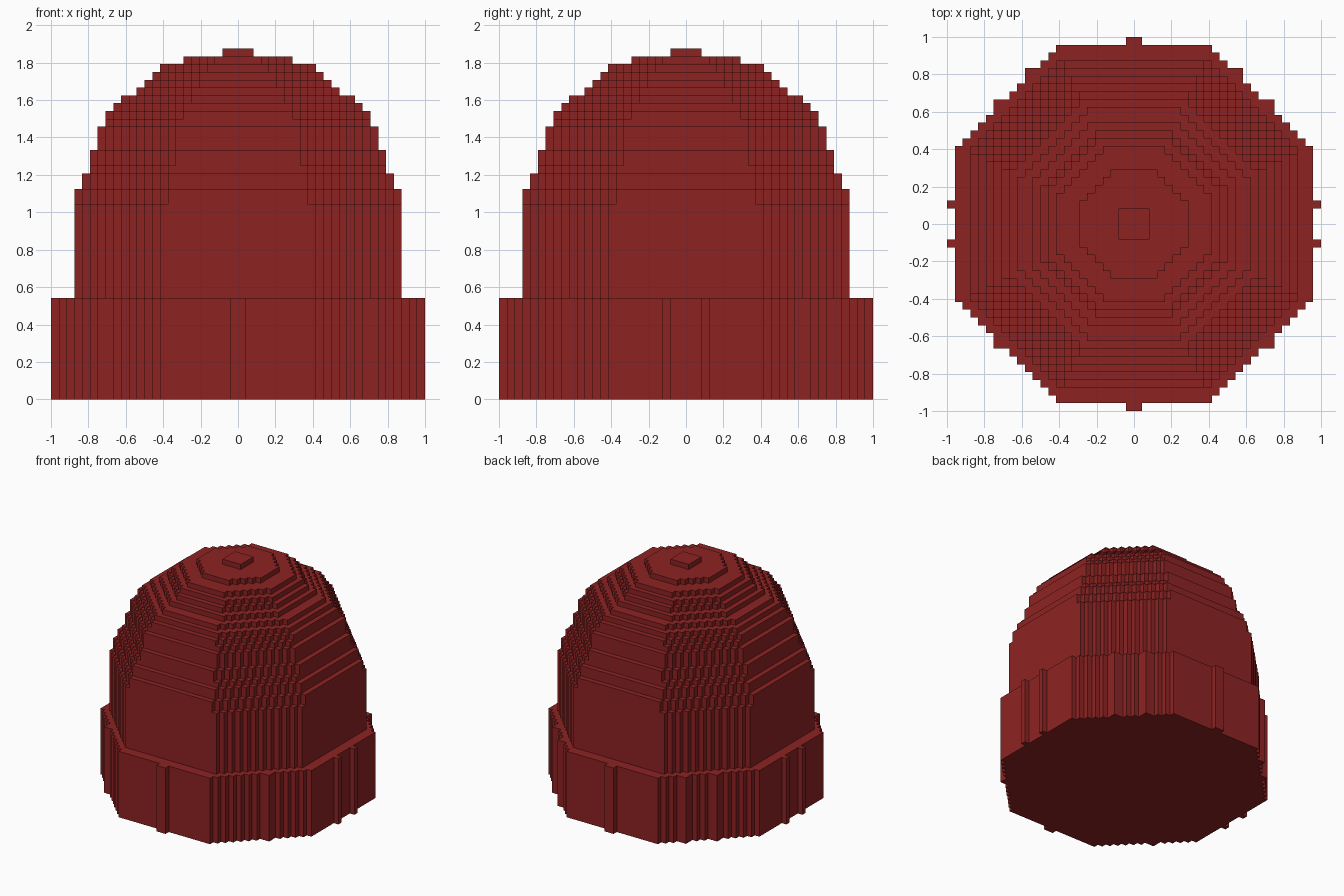
import bpy, bmesh

if "Cube" in bpy.data.objects:
    bpy.data.objects.remove(bpy.data.objects["Cube"])

U = 1 / 24  # size of one block

red = bpy.data.materials.new("dark red")
red.diffuse_color = (0.27, 0.0165, 0.0165, 1)
red.use_nodes = True
red.node_tree.nodes["Principled BSDF"].inputs["Base Color"].default_value = red.diffuse_color

# Octagonal steps of the crown: top height, half width, diagonal limit (in blocks)
BRIM_TOP = 13
CROWN = [(25, 21, 31), (27, 21, 30), (29, 20, 29), (30, 19, 28), (32, 19, 27),
         (35, 18, 26), (36, 17, 25), (37, 17, 24), (38, 16, 23), (39, 15, 21),
         (40, 13, 19), (41, 12, 17), (42, 11, 16), (43, 10, 14), (44, 7, 10),
         (45, 2, 4)]


def outer(i):
    """Distance of a block's outer edge from the centre line."""
    return i + 1 if i >= 0 else -i


def in_octagon(i, j, r, s):
    a, b = outer(i), outer(j)
    return max(a, b) <= r and a + b <= s


def crown_height(i, j):
    return max([t for t, r, s in CROWN if in_octagon(i, j, r, s)], default=0)


def brim_height(i, j):
    a, b = outer(i), outer(j)
    rib = (b == 24 and a == 1) or (a == 24 and b == 3)      # ribs on the flat sides
    rib = rib or (a, b) == (18, 16)                         # ribs on the diagonals
    rib = rib or ((a, b) == (14, 20) and j > 0)
    return BRIM_TOP if rib or in_octagon(i, j, 23, 33) else 0


def build(name, height, base, has_bottom, covered):
    """Stepped solid from block columns; only visible faces are made."""
    bm = bmesh.new()

    def quad(*pts):
        bm.faces.new([bm.verts.new((x * U, y * U, z * U)) for x, y, z in pts])

    h = {(i, j): height(i, j) for i in range(-25, 25) for j in range(-25, 25)}
    for (i, j), t in h.items():
        if t <= base:
            continue
        x, y = i + 1, j + 1
        if not covered(i, j):
            quad((i, j, t), (x, j, t), (x, y, t), (i, y, t))
        if has_bottom:
            quad((i, j, base), (i, y, base), (x, y, base), (x, j, base))
        # walls down to each lower neighbour
        for di, dj, p, q in ((1, 0, (x, j), (x, y)), (-1, 0, (i, y), (i, j)),
                             (0, 1, (x, y), (i, y)), (0, -1, (i, j), (x, j))):
            n = max(h[i + di, j + dj], base)
            if n < t:
                quad((*p, n), (*q, n), (*q, t), (*p, t))
    bmesh.ops.remove_doubles(bm, verts=bm.verts, dist=0.0005)
    me = bpy.data.meshes.new(name)
    bm.to_mesh(me)
    bm.free()
    me.materials.append(red)
    ob = bpy.data.objects.new(name, me)
    bpy.context.collection.objects.link(ob)


# Folded brim with ribs, then the stepped dome above it
build("brim", brim_height, 0, True, lambda i, j: crown_height(i, j) > 0)
build("crown", crown_height, BRIM_TOP, False, lambda i, j: False)
